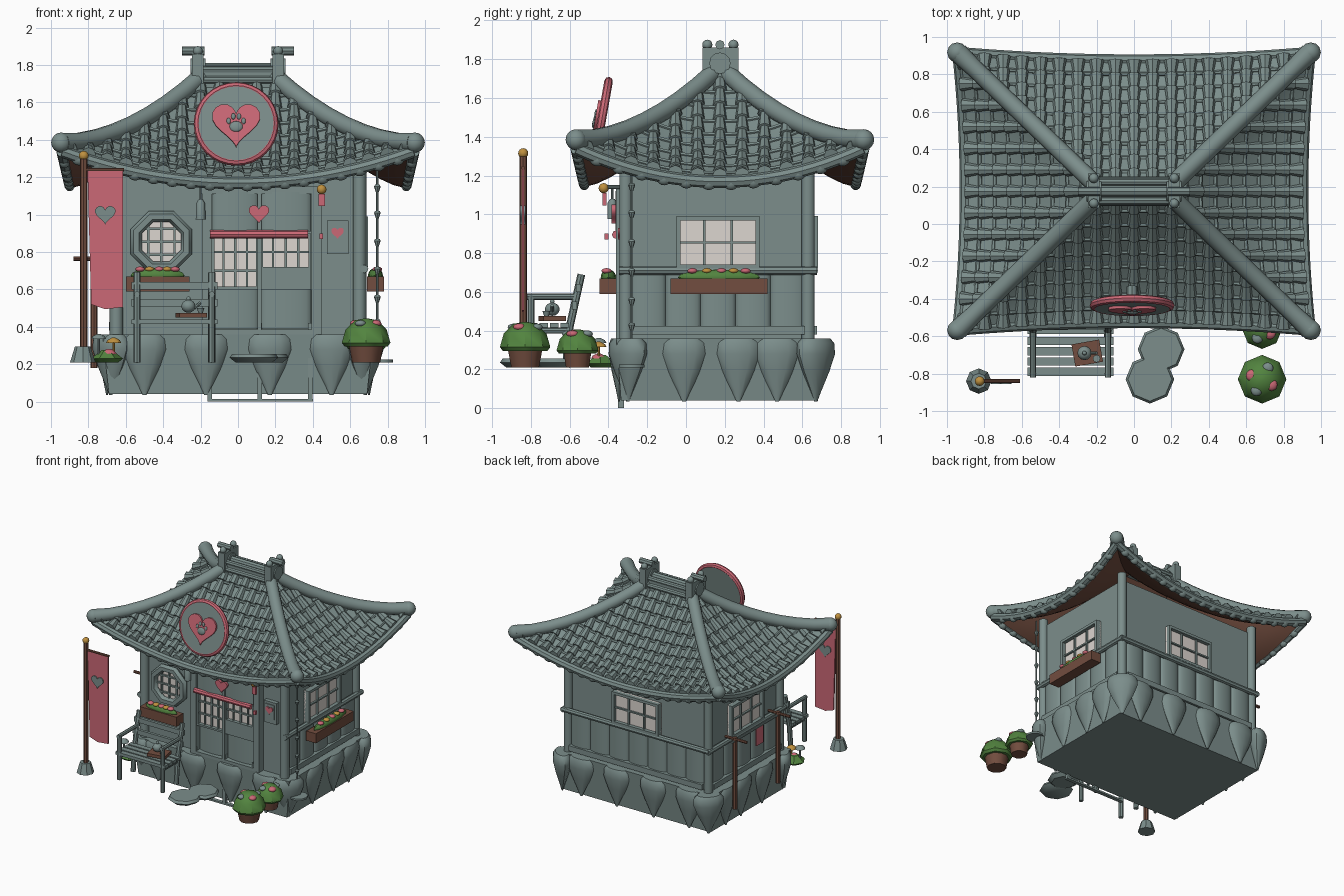
import bpy, bmesh, math
from mathutils import Matrix, Vector

if "Cube" in bpy.data.objects:
    bpy.data.objects.remove(bpy.data.objects["Cube"])

def mat(name, *c):
    m = bpy.data.materials.new(name)
    m.diffuse_color = (*c, 1)
    m.use_nodes = True
    m.node_tree.nodes["Principled BSDF"].inputs["Base Color"].default_value = m.diffuse_color
    return m

GREY = mat("grey green", .20, .27, .26)
PINK = mat("rose pink", .60, .14, .18)
GREEN = mat("leaf green", .085, .23, .05)
BROWN = mat("wood brown", .17, .075, .05)
GOLD = mat("gold", .52, .28, .05)
PALE = mat("paper white", .72, .67, .63)

# ---------- shape helpers: each returns a function that adds geometry ----------
def box(x0, x1, y0, y1, z0, z1, top=1.0):
    def f(bm):
        for v in bmesh.ops.create_cube(bm, size=1)['verts']:
            k = top if v.co.z > 0 else 1
            v.co = ((x0+x1)/2 + v.co.x*k*(x1-x0), (y0+y1)/2 + v.co.y*k*(y1-y0), z0 if v.co.z < 0 else z1)
    return f

def tube(pts, r, n=8, ref=None, closed=False):
    pts = [Vector(p) for p in pts]
    rs = r if isinstance(r, (list, tuple)) else [r]*len(pts)
    def f(bm):
        m, rings = len(pts), []
        for i, p in enumerate(pts):
            a, b = (pts[i-1], pts[(i+1) % m]) if closed else (pts[max(i-1, 0)], pts[min(i+1, m-1)])
            d = (b-a).normalized()
            up = Vector(ref) if ref else Vector((0, 1, 0) if abs(d.z) > .9 else (0, 0, 1))
            s = d.cross(up).normalized()
            t = s.cross(d)
            rings.append([bm.verts.new(p + rs[i]*(s*math.cos(k*2*math.pi/n) + t*math.sin(k*2*math.pi/n))) for k in range(n)])
        for i in range(m if closed else m-1):
            A, B = rings[i], rings[(i+1) % m]
            for k in range(n):
                bm.faces.new((A[k], A[(k+1) % n], B[(k+1) % n], B[k]))
        if not closed:
            bm.faces.new(rings[0])
            bm.faces.new(rings[-1])
    return f

def lathe(prof, c=(0, 0, 0), n=12):
    return tube([(c[0], c[1], c[2]+z) for _, z in prof], [r for r, _ in prof], n)

def ball(c, r, s=(1, 1, 1)):
    def f(bm):
        M = Matrix.Translation(c) @ Matrix.Diagonal((*s, 1))
        bmesh.ops.create_uvsphere(bm, u_segments=12, v_segments=8, radius=r, matrix=M)
    return f

def plate(poly, y0, y1):
    def f(bm):
        a, b = [[bm.verts.new((x, y, z)) for x, z in poly] for y in (y0, y1)]
        bm.faces.new(a)
        bm.faces.new(b)
        for k in range(len(poly)):
            j = (k+1) % len(poly)
            bm.faces.new((a[k], a[j], b[j], b[k]))
    return f

def disc(x, z, r, n=32, off=0):
    return [(x + r*math.cos(off+k*2*math.pi/n), z + r*math.sin(off+k*2*math.pi/n)) for k in range(n)]

def heart(x, z, s):
    T = [(k+.5)*2*math.pi/28 for k in range(28)]
    return [(x + s*math.sin(t)**3, z + s/16*(13*math.cos(t)-5*math.cos(2*t)-2*math.cos(3*t)-math.cos(4*t))) for t in T]

def group(M, *shapes):
    def f(bm):
        n = len(bm.verts)
        for s in shapes:
            s(bm)
        for v in list(bm.verts)[n:]:
            v.co = M @ v.co
    return f

def place(x, y, z=0, deg=0, axis='Z', scale=(1, 1, 1)):
    return Matrix.Translation((x, y, z)) @ Matrix.Rotation(math.radians(deg), 4, axis) @ Matrix.Diagonal((*scale, 1))

def make(name, m, *shapes):
    bm, me = bmesh.new(), bpy.data.meshes.new(name)
    for s in shapes:
        s(bm)
    bmesh.ops.recalc_face_normals(bm, faces=bm.faces)
    bm.to_mesh(me)
    bm.free()
    me.materials.append(m)
    bpy.context.collection.objects.link(bpy.data.objects.new(name, me))

# ---------- stone base with petal stones ----------
make("stone_base", GREY, box(-.69, .69, -.335, .66, .04, .36, 1.05))
PET = [(.01, .035), (.035, .09), (.085, .19), (.12, .28), (.115, .335), (.09, .36)]
spots = [(x, y, 1) for x in (-.5, -.17, .17, .5) for y in (-.345, .675)]
petals = [group(place(x, y, scale=(1, .45, 1)), lathe(PET)) for x, y, _ in spots]
petals += [group(place(x, y, scale=(.45, 1, 1)), lathe(PET)) for x in (-.7, .7) for y in (-.01, .27, .47)]
petals += [group(place(x, y, deg=a, scale=(1, .6, 1)), lathe(PET)) for x, y, a in
           ((-.68, -.3, -45), (.68, -.3, 45), (-.68, .67, 45), (.68, .67, -45))]
make("base_petals", GREY, *petals)

# ---------- walls, posts, wainscot and windows ----------
make("walls", GREY, box(-.645, .645, -.30, .63, .34, 1.25))
make("corner_posts", GREY, *[tube([(x, y, .35), (x, y, 1.3)], .036, 10) for x in (-.65, .65) for y in (-.31, .63)])

def window(x0, x1, z0, z1, nx, nz, y, f=.022):
    bars = [box(x, x+f, y-.045, y, z0, z1) for x in (x0, x1-f)] + [box(x0, x1, y-.045, y, z, z+f) for z in (z0, z1-f)]
    bars += [box(x-.006, x+.006, y-.03, y, z0, z1) for x in (x0+(x1-x0)*k/nx for k in range(1, nx))]
    bars += [box(x0, x1, y-.03, y, z-.006, z+.006) for z in (z0+(z1-z0)*k/nz for k in range(1, nz))]
    return box(x0, x1, y-.015, y, z0, z1), bars

def board(x, w, z0, z1, y, d=.03):
    return group(place(x, y, scale=(1, 2*d/w, 1)), lathe([(w/2, z0), (w/2, z1)], n=20))

for name, M, half in (("right", place(.645, .165, deg=90), .45), ("left", place(-.645, .165, deg=-90), .45), ("back", place(0, .63, deg=180), .62)):
    pane, bars = window(-.215, .215, .72, .99, 3, 2, -.005)
    make(name+"_window_pane", PALE, group(M, pane))
    make(name+"_window_frame", GREY, group(M, *bars))
    n = 5 if half < .5 else 7
    w = 2*half/n
    make(name+"_wainscot", GREY, group(M, *[board(-half+w*(k+.5), w, .4, .71, 0) for k in range(n)],
         tube([(-half-.06, -.03, .71), (half+.06, -.03, .71)], .022), box(-half, half, -.045, 0, .38, .425)))

# ---------- round-cornered front window ----------
W = (-.41, .855)
make("octagon_pane", PALE, plate(disc(*W, .145, 8, math.pi/8), -.32, -.30))
make("octagon_frame", GREY, tube([(x, -.33, z) for x, z in disc(*W, .145, 8, math.pi/8)], .032, 6, (0, 1, 0), True),
     *[box(W[0]+d-.006, W[0]+d+.006, -.335, -.30, .73, .98) for d in (-.07, 0, .07)],
     *[box(-.54, -.28, -.335, -.30, W[1]+d-.006, W[1]+d+.006) for d in (-.07, 0, .07)])

# ---------- sliding doors and curtain ----------
make("door_posts", GREY, *[box(x-.026, x+.026, -.36, -.29, .36, 1.14) for x in (-.165, .42)],
     *[box(x-.012, x+.012, -.35, -.32, 0, .42) for x in (-.15, .115, .385)],
     box(-.16, .4, -.35, -.32, 0, .014), box(-.16, .4, -.36, -.30, .36, .385), box(-.2, .45, -.36, -.3, 1.11, 1.15))
for name, a, b in (("left", -.14, .11), ("right", .12, .39)):
    pane, bars = window(a, b, .60, .9, 4, 3, -.305, .014)
    make(name+"_door_pane", PALE, pane)
    make(name+"_door_frame", GREY, *bars, board((a+b)/2, b-a, .39, .61, -.305, .03), box(a, b, -.35, -.3, .6, .72 if a > 0 else .615),
         board((a+b)/2, b-a, .91, 1.12, -.335, .03))
make("door_mullion", GREY, box(.105, .125, -.36, -.3, .38, 1.12))
make("curtain_hem", PINK, tube([(-.15, -.36, .895), (.375, -.36, .895)], .022))
make("curtain_heart", PINK, plate(heart(.112, 1.01, .055), -.385, -.365))

# ---------- wall plaque, chime and bell ----------
make("plaque", GREY, box(.475, .59, -.335, -.29, .79, .97), box(.49, .575, -.342, -.3, .83, .95))
make("plaque_heart", PINK, plate(heart(.532, .905, .034), -.35, -.335))
make("chime", GREY, tube([(-.2, -.38, 1.15), (-.2, -.38, 1.08)], .006), lathe([(.012, 1.08), (.024, 1.06), (.026, .975)], (-.2, -.38, 0)))
make("bell", GOLD, ball((.447, -.425, 1.135), .026))
make("bell_arm", GREY, tube([(.447, -.3, 1.14), (.447, -.43, 1.14)], .01))
make("bell_tail", PINK, box(.43, .464, -.43, -.41, 1.045, 1.11), box(.435, .455, -.42, -.4, .87, .9))

# ---------- curved hip roof ----------
CY = .175
FRONT, SIDE = (.2, .94, .03, .70), (.03, .74, .2, .90)
def surf(dim, x, t, dz=0):
    a, A, b, B = dim
    u = min(1, abs(x)/(a+(A-a)*t))
    z = 1.71 - (.52-.17*u*u)*(1-(1-t)**(1.45+.45*u*u)) + dz
    return Vector((x, -(b+(B+.04*u*u-b)*t), z))

def sheet(dim, dz):
    def f(bm):
        g = [[bm.verts.new(surf(dim, (dim[0]+(dim[1]-dim[0])*j/10)*(i/10-1), j/10, dz)) for i in range(21)] for j in range(11)]
        for j in range(10):
            for i in range(20):
                bm.faces.new((g[j][i], g[j][i+1], g[j+1][i+1], g[j+1][i]))
    return f

for name, dim, deg, cols, step in (("front", FRONT, 0, 9, .1), ("back", FRONT, 180, 9, .1), ("right", SIDE, 90, 6, .115), ("left", SIDE, -90, 6, .115)):
    M = place(0, CY, deg=deg)
    make(name+"_roof_sheet", GREY, group(M, sheet(dim, 0)))
    make(name+"_soffit", BROWN, group(M, sheet(dim, -.05)))
    rows = []
    for c in range(-cols, cols+1):
        x = c*step
        t0 = max(0, (abs(x)-dim[0])/(dim[1]-dim[0]))
        pts, rs = [surf(dim, x, t0, .008)], [.025]
        for k in range(1, 10):
            if k/9 > t0+.03:
                pts += [surf(dim, x, k/9-.004, .008), surf(dim, x, k/9, .008)]
                rs += [.036, .025]
        rs[-1] = rs[-2] = .04
        if len(pts) > 2:
            rows.append(tube(pts, rs))
    # flat overlapping courses between the rolls, and the eave edge with drip tiles
    A = dim[1]
    for k in range(1, 9):
        h = dim[0]+(A-dim[0])*k/9
        rows.append(tube([surf(dim, h*i/8, k/9) for i in range(-8, 9)], .012, 6))
    rows.append(tube([surf(dim, A*i/12, 1, -.022) for i in range(-12, 13)], .032))
    rows += [ball(surf(dim, (c+.5)*step, 1, -.03), .036, (1.1, .8, 1)) for c in range(-cols, cols)]
    make(name+"_roof_tiles", GREY, group(M, *rows))

hips = []
for sx in (-1, 1):
    for sy in (-1, 1):
        p = [surf(FRONT, .2+.74*k/8, k/8, .025) for k in range(9)]
        hips.append(tube([(sx*v.x, CY+sy*v.y, v.z) for v in p], [.048]*8+[.054], 10))
        hips.append(ball((sx*.945, CY+sy*.742, 1.385), .054))
make("hip_rolls", GREY, *hips)
make("ridge", GREY, box(-.22, .22, .115, .235, 1.66, 1.76),
     *[tube([(-.22, y, z), (.22, y, z)], .02) for y, z in ((.115, 1.72), (.235, 1.72), (.125, 1.775), (.225, 1.775))],
     tube([(-.22, CY, 1.78), (.22, CY, 1.78)], .03))
for s, name in ((-1, "left"), (1, "right")):
    x = s*.215
    make(name+"_ridge_end", GREY, box(x-.03, x+.03, .085, .27, 1.70, 1.86), tube([(x-.04, CY, 1.78), (x+.04, CY, 1.78)], .055, 12),
         tube([(s*.18, CY, 1.875), (s*.30, CY, 1.875)], .024), *[ball((x, y, 1.875), .026) for y in (.11, .245)])

# ---------- round roof sign ----------
S = place(-.01, -.435, 1.485, -10, 'X')
make("sign_disc", GREY, group(S, plate(disc(0, 0, .21), -.02, .02), tube([(0, 0, -.1), (0, .12, -.1)], .03)))
make("sign_rim", PINK, group(S, tube([(x, 0, z) for x, z in disc(0, 0, .205)], .022, 8, (0, 1, 0), True)))
make("sign_heart", PINK, group(S, plate(heart(0, .005, .13), -.035, -.015)))
make("sign_paw", GREY, group(S, ball((0, -.036, -.02), .032, (1.1, .3, .9)),
     *[ball((x, -.036, z), .014, (.8, .5, 1.2)) for x, z in ((-.04, .01), (-.015, .035), (.015, .035), (.04, .01))]))

# ---------- flower boxes ----------
for name, M, h in (("front", place(-.43, -.355), .17), ("right", place(.69, .17, deg=90), .25)):
    make(name+"_flower_box", BROWN, group(M, box(-h, h, -.09, 0, .59, .67)))
    make(name+"_flower_leaves", GREEN, group(M, ball((0, -.045, .675), .04, (h*.85/.04, 1, 1))))
    for col, cname, xs in ((PINK, "pink", (-.55, .05, .55)), (GOLD, "gold", (-.25, .3))):
        make(name+"_"+cname+"_blooms", col, group(M, *[ball((h*x, -.055, .708), .026, (1, 1, .55)) for x in xs]))

# ---------- bench with tea tray ----------
bench = [tube([(x, -.8, .21), (x, -.8, .58)], .018) for x in (-.54, -.14)]
bench += [tube([(x, -.62, .21), (x, -.6, .42), (x, -.54, .69)], .02) for x in (-.54, -.14)]
bench += [tube([(x, -.82, .575), (x, -.56, .575)], .016) for x in (-.54, -.14)]
bench += [tube([(x, -.8, .40), (x, -.6, .40)], .016) for x in (-.54, -.14)]
bench += [box(-.57, -.11, y-.022, y+.022, .415, .44) for y in (-.79, -.735, -.68, -.625)]
bench += [box(-.57, -.11, y-.012, y+.012, z-.02, z+.02) for y, z in ((-.555, .62), (-.575, .53))]
make("bench", GREY, *bench)
make("tea_tray", BROWN, group(place(-.25, -.69, deg=10), box(-.075, .075, -.06, .06, .45, .475)))
make("teapot", GREY, ball((-.265, -.69, .51), .038, (1, 1, .9)), ball((-.265, -.69, .55), .012),
     tube([(-.235, -.69, .5), (-.2, -.69, .53)], .009), lathe([(.012, .475), (.02, .5)], (-.2, -.72, 0)))

# ---------- banner ----------
make("banner_pole", BROWN, tube([(-.825, -.84, .28), (-.825, -.84, 1.3)], .02), tube([(-.83, -.84, 1.24), (-.61, -.84, 1.24)], .01))
make("banner_ball", GOLD, ball((-.825, -.84, 1.315), .026))
make("banner_base", GREY, lathe([(.068, .21), (.062, .23), (.042, .295)], (-.83, -.84, 0), 8))
make("banner_cloth", PINK, plate([(-.805, 1.235), (-.615, 1.235), (-.615, .505), (-.71, .495), (-.785, .52)], -.847, -.835))
make("banner_heart", GREY, plate(heart(-.71, 1.005, .055), -.856, -.828))

# ---------- stepping stones, potted plants, sprout ----------
make("stepping_stones", GREY, *[lathe([(r*.75, .21), (r, .235), (r*.9, .255)], (x, y, 0), 8) for x, y, r in ((.145, -.67, .125), (.085, -.83, .13))])
for name, y, k in (("front", -.83, 1), ("rear", -.56, .83)):
    make(name+"_pot", BROWN, lathe([(.075*k, .21), (.095*k, .31), (.105*k, .315), (.105*k, .335)], (.685, y, 0), 10))
    make(name+"_bush", GREEN, lathe([(.115*k, .215+.08*k), (.13*k, .215+.1*k), (.11*k, .215+.17*k), (.06*k, .215+.22*k), (.01, .215+.23*k)], (.685, y, 0), 8))
    make(name+"_pink_flowers", PINK, *[ball((.685+dx*k, y+dy*k, .213+.205*k), .032, (1, 1, .6)) for dx, dy in ((-.055, .02), (.05, -.03))])
    make(name+"_grey_flowers", GREY, *[ball((.685+dx*k, y+dy*k, .213+.205*k), .03, (1, 1, .6)) for dx, dy in ((.03, .06), (-.03, -.06))])
make("sprout_leaves", GREEN, lathe([(.06, .21), (.085, .23), (.03, .275)], (-.7, -.44, 0), 6))
for n, c, x, z in (("gold", GOLD, -.665, .315), ("pink", PINK, -.69, .255), ("grey", GREY, -.745, .335)):
    make("sprout_"+n, c, lathe([(.04, z), (.032, z+.015), (.008, z+.028)], (x, -.45, 0), 8), tube([(x, -.45, .23), (x, -.45, z)], .007))

# ---------- rain chain and drying rack ----------
make("rain_chain", GREY, tube([(.745, -.28, .22), (.745, -.28, 1.25)], .006, 6),
     *[lathe([(.008, z), (.018, z+.03), (.012, z+.04)], (.745, -.28, 0), 8) for z in (.4, .53, .68, .83, .98, 1.12)],
     lathe([(.07, .21), (.07, .225)], (.76, -.28, 0), 10))
make("drying_rack", BROWN, *[tube([(-.77, y, .18), (-.77, y, .78)], .018) for y in (-.12, .45)],
     *[tube([(-.88, y, .765), (-.68, y, .765)], .012) for y in (-.12, .45)])
make("drying_rod", GREY, tube([(-.77, -.16, .75), (-.77, .49, .75)], .009))
make("hung_cloth", PINK, box(-.776, -.764, .08, .17, .6, .75))

# keep edges sharp, smooth the rest
for o in bpy.context.scene.objects:
    o.select_set(True)
    bpy.context.view_layer.objects.active = o
bpy.ops.object.shade_smooth_by_angle(angle=math.radians(40))
